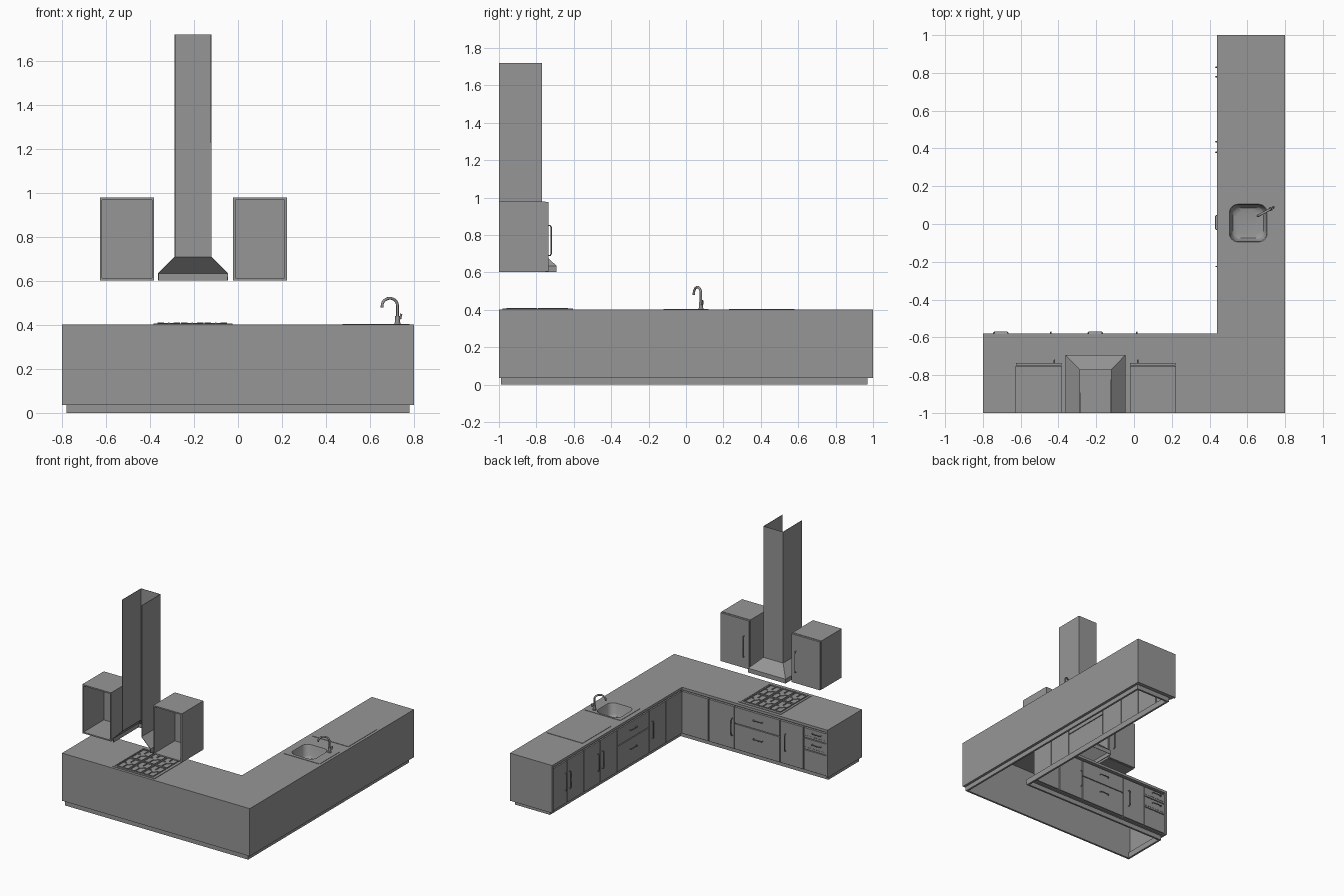
import bpy, bmesh, math
from mathutils import Vector

cube = bpy.data.objects.get("Cube")
if cube:
    bpy.data.objects.remove(cube)

mat = bpy.data.materials.new("plain_grey")
mat.use_nodes = True
GREY = (0.305, 0.305, 0.305, 1)
mat.diffuse_color = GREY
mat.node_tree.nodes["Principled BSDF"].inputs["Base Color"].default_value = GREY


def finish(name, bm, smooth=False):
    bmesh.ops.recalc_face_normals(bm, faces=bm.faces)
    me = bpy.data.meshes.new(name)
    bm.to_mesh(me)
    bm.free()
    ob = bpy.data.objects.new(name, me)
    bpy.context.collection.objects.link(ob)
    me.materials.append(mat)
    if smooth:
        select(ob)
        bpy.ops.object.shade_smooth_by_angle(angle=math.radians(40))
    return ob


def select(ob):
    bpy.ops.object.select_all(action='DESELECT')
    ob.select_set(True)
    bpy.context.view_layer.objects.active = ob


def add_box(bm, x0, x1, y0, y1, z0, z1):
    vs = bmesh.ops.create_cube(bm, size=1)["verts"]
    for v in vs:
        v.co = ((x0 + x1) / 2 + v.co.x * (x1 - x0), (y0 + y1) / 2 + v.co.y * (y1 - y0),
                (z0 + z1) / 2 + v.co.z * (z1 - z0))


def boxes(name, *specs):
    bm = bmesh.new()
    for s in specs:
        add_box(bm, *s)
    return finish(name, bm)


def disc(name, x, y, z, r, h, sides=20):
    bm = bmesh.new()
    bmesh.ops.create_cone(bm, cap_ends=True, segments=sides, radius1=r, radius2=r, depth=h)
    bmesh.ops.translate(bm, verts=bm.verts, vec=(x, y, z + h / 2))
    return finish(name, bm, True)


def tube(name, pts, r):
    cu = bpy.data.curves.new(name, 'CURVE')
    cu.dimensions = '3D'
    cu.bevel_depth, cu.bevel_resolution, cu.use_fill_caps = r, 2, True
    sp = cu.splines.new('POLY')
    sp.points.add(len(pts) - 1)
    for p, co in zip(sp.points, pts):
        p.co = (*co, 1)
    ob = bpy.data.objects.new(name, cu)
    bpy.context.collection.objects.link(ob)
    cu.materials.append(mat)
    select(ob)
    bpy.ops.object.convert(target='MESH')
    bpy.ops.object.shade_smooth_by_angle(angle=math.radians(50))


def handle(name, centre, along, out, length=0.075, reach=0.016):
    c, a, o = Vector(centre), Vector(along) * length / 2, Vector(out) * reach
    b = a * 0.88
    tube(name, [c - a, c - a + o * 0.7, c - b + o, c + b + o, c + a + o * 0.7, c + a], 0.0035)


def ring(bm, cx, cy, half, r, z, n=6):
    vs = []
    for q, (sx, sy) in enumerate([(1, 1), (-1, 1), (-1, -1), (1, -1)]):
        for i in range(n + 1):
            t = math.radians(90 * (q + i / n))
            vs.append(bm.verts.new((cx + sx * (half - r) + r * math.cos(t),
                                    cy + sy * (half - r) + r * math.sin(t), z)))
    return vs


def loft(bm, rings):
    for a, b in zip(rings, rings[1:]):
        for i in range(len(a)):
            j = (i + 1) % len(a)
            bm.faces.new((a[i], a[j], b[j], b[i]))


# Worktop: one L-shaped slab, and a thin sink surround
bm = bmesh.new()
outline = [(-0.8, -1), (0.8, -1), (0.8, 1), (0.44, 1), (0.44, -0.58), (-0.8, -0.58)]
face = bm.faces.new([bm.verts.new((x, y, 0.382)) for x, y in outline])
top = bmesh.ops.extrude_face_region(bm, geom=[face])["geom"]
bmesh.ops.translate(bm, verts=[g for g in top if isinstance(g, bmesh.types.BMVert)], vec=(0, 0, 0.02))
worktop = finish("worktop", bm)
surround = boxes("sink_surround", (0.475, 0.78, -0.12, 0.12, 0.4005, 0.405))

# Bowl hole through worktop and surround
SX, SY = 0.605, 0.005
bm = bmesh.new()
low, high = ring(bm, SX, SY, 0.1, 0.045, 0.3), ring(bm, SX, SY, 0.1, 0.045, 0.5)
loft(bm, [low, high])
bm.faces.new(low)
bm.faces.new(high)
cutter = finish("bowl_cutter", bm)
cutter.hide_render = True
for ob in (worktop, surround):
    mod = ob.modifiers.new("bowl_hole", 'BOOLEAN')
    mod.operation, mod.object, mod.solver = 'DIFFERENCE', cutter, 'EXACT'
    select(ob)
    bpy.ops.object.modifier_apply(modifier=mod.name)
bpy.data.objects.remove(cutter)

# Sink bowl, drain and side plate
bm = bmesh.new()
rings = [ring(bm, SX, SY, h, r, z) for h, r, z in
         [(0.101, 0.045, 0.405), (0.096, 0.045, 0.395), (0.09, 0.045, 0.325), (0.08, 0.04, 0.312), (0.06, 0.03, 0.308)]]
loft(bm, rings)
bm.faces.new(rings[-1])
finish("sink_bowl", bm, True)
disc("sink_drain", SX, SY, 0.308, 0.016, 0.003)
boxes("counter_plate", (0.475, 0.78, 0.23, 0.58, 0.4, 0.405))

# Tap with curved spout and side lever
base, tip = Vector((0.725, 0.08, 0)), Vector((0.655, 0.042, 0))
disc("tap_base", base.x, base.y, 0.404, 0.014, 0.006)
disc("tap_body", base.x, base.y, 0.41, 0.011, 0.03)
spout = [(base.x, base.y, 0.43)]
for i in range(13):
    t = math.pi * i / 12
    p = base.lerp(tip, (1 - math.cos(t)) / 2)
    spout.append((p.x, p.y, 0.487 + 0.034 * math.sin(t)))
spout.append((tip.x, tip.y, 0.48))
tube("tap_spout", spout, 0.0065)
tube("tap_lever", [(0.725, 0.08, 0.425), (0.738, 0.088, 0.43), (0.742, 0.09, 0.45)], 0.005)

# Outer walls, open underneath, and set-back plinth
boxes("outer_walls", (-0.8, 0.8, -1, -0.98, 0.035, 0.383), (0.78, 0.8, -0.98, 1, 0.035, 0.383),
      (-0.8, -0.785, -0.98, -0.58, 0.035, 0.383), (0.44, 0.78, 0.985, 1, 0.035, 0.383))
boxes("plinth", (-0.78, 0.78, -0.99, -0.975, 0, 0.045), (0.765, 0.78, -0.975, 0.97, 0, 0.045),
      (-0.78, -0.765, -0.975, -0.62, 0, 0.045), (0.48, 0.765, 0.955, 0.97, 0, 0.045),
      (-0.765, 0.48, -0.635, -0.62, 0, 0.045), (0.48, 0.495, -0.635, 0.97, 0, 0.045))
boxes("bottom_strips", (-0.785, 0.495, -0.635, -0.6, 0.035, 0.045), (0.46, 0.495, -0.6, 0.985, 0.035, 0.045),
      (0.45, 0.78, 0.955, 0.985, 0.035, 0.045), (-0.785, -0.765, -0.98, -0.6, 0.035, 0.045))

# Cabinet fronts: spans along each arm with their vertical splits
GAP, Z0, Z1 = 0.003, 0.04, 0.37


def fronts(name, spans, side):
    specs = []
    for a, b, splits in spans:
        zs = [Z0, *splits, Z1]
        for lo, hi in zip(zs, zs[1:]):
            s, e, l, h = a + GAP, b - GAP, lo + GAP, hi - GAP
            specs.append((s, e, -0.605, -0.587, l, h) if side else (0.447, 0.465, s, e, l, h))
    boxes(name, *specs)


fronts("hob_arm_fronts", [(-0.785, -0.59, (0.2, 0.29)), (-0.59, -0.39, ()), (-0.39, 0.0, (0.24,)),
                          (0.0, 0.22, ()), (0.22, 0.447, ())], True)
fronts("sink_arm_fronts", [(0.805, 0.985, ()), (0.605, 0.805, ()), (0.408, 0.605, ()), (0.2, 0.408, ()),
                           (-0.19, 0.2, (0.24,)), (-0.39, -0.19, ()), (-0.59, -0.39, ())], False)
boxes("front_backing_rails", (-0.785, 0.46, -0.615, -0.605, 0.355, 0.383), (0.465, 0.475, -0.605, 0.985, 0.355, 0.383))

# Handles on the lower fronts
X, Y, Z = (1, 0, 0), (0, 1, 0), (0, 0, 1)
for x, zs in ((-0.705, (0.34, 0.255)), (-0.205, (0.31, 0.165))):
    for z in zs:
        handle("drawer_handle", (x, -0.588, z), X, Y)
for x in (-0.44, 0.015):
    handle("door_handle", (x, -0.588, 0.21), Z, Y, 0.13)
for z in (0.31, 0.165):
    handle("drawer_handle", (0.449, 0.008, z), Y, (-1, 0, 0))
for y in (0.83, 0.78, 0.435, 0.38, -0.225):
    handle("door_handle", (0.449, y, 0.21), Z, (-1, 0, 0), 0.13)

# Vent slots on the narrow drawer unit
boxes("vent_slots", *[(x, x + 0.012, -0.589, -0.584, z, z + 0.006)
                      for z in (0.305, 0.215) for x in [-0.77 + 0.022 * i for i in range(8)]])

# Gas hob: tray with raised frame, six pan supports and burners
HX0, HX1, HY0, HY1 = -0.385, -0.025, -0.98, -0.605


def frame(x0, x1, y0, y1, w, z0, z1):
    return [(x0, x1, y0, y0 + w, z0, z1), (x0, x1, y1 - w, y1, z0, z1),
            (x0, x0 + w, y0 + w, y1 - w, z0, z1), (x1 - w, x1, y0 + w, y1 - w, z0, z1)]


boxes("hob_tray", (HX0, HX1, HY0, HY1, 0.4, 0.403), *frame(HX0, HX1, HY0, HY1, 0.012, 0.403, 0.406))
cw, ch = (HX1 - HX0 - 0.04) / 3, (HY1 - HY0 - 0.04) / 2
for i in range(3):
    for j in range(2):
        x0, y0 = HX0 + 0.02 + i * cw, HY0 + 0.02 + j * ch
        x1, y1, cx, cy = x0 + cw - 0.005, y0 + ch - 0.005, x0 + cw / 2 - 0.0025, y0 + ch / 2 - 0.0025
        boxes("pan_support", *frame(x0, x1, y0, y1, 0.006, 0.403, 0.409),
              (cx - 0.003, cx + 0.003, y0, cy - 0.022, 0.404, 0.41), (cx - 0.003, cx + 0.003, cy + 0.022, y1, 0.404, 0.41),
              (x0, cx - 0.022, cy - 0.003, cy + 0.003, 0.404, 0.41), (cx + 0.022, x1, cy - 0.003, cy + 0.003, 0.404, 0.41))
        disc("burner", cx, cy, 0.402, 0.02, 0.005)

# Extractor hood: skirt, slope and chimney, open at the wall side
bm = bmesh.new()
levels = []
for x0, x1, y, z in [(-0.363, -0.045, -0.693, 0.602), (-0.363, -0.045, -0.693, 0.635),
                     (-0.288, -0.12, -0.77, 0.71), (-0.288, -0.12, -0.77, 1.72)]:
    levels.append([bm.verts.new(p) for p in ((x0, -1, z), (x0, y, z), (x1, y, z), (x1, -1, z))])
for a, b in zip(levels, levels[1:]):
    for i in range(3):
        bm.faces.new((a[i], a[i + 1], b[i + 1], b[i]))
hood = finish("extractor_hood", bm)
mod = hood.modifiers.new("sheet", 'SOLIDIFY')
mod.thickness = 0.004

# Wall cabinets, open at the wall side
for x0, x1, hx in ((-0.627, -0.382, -0.422), (-0.022, 0.222, 0.02)):
    t = 0.01
    boxes("wall_cabinet", (x0, x0 + t, -1, -0.752, 0.602, 0.978), (x1 - t, x1, -1, -0.752, 0.602, 0.978),
          (x0 + t, x1 - t, -1, -0.752, 0.602, 0.612), (x0 + t, x1 - t, -1, -0.752, 0.968, 0.978))
    boxes("wall_cabinet_door", (x0 + 0.001, x1 - 0.001, -0.75, -0.735, 0.604, 0.976))
    handle("wall_cabinet_handle", (hx, -0.737, 0.77), Z, Y, 0.16)
